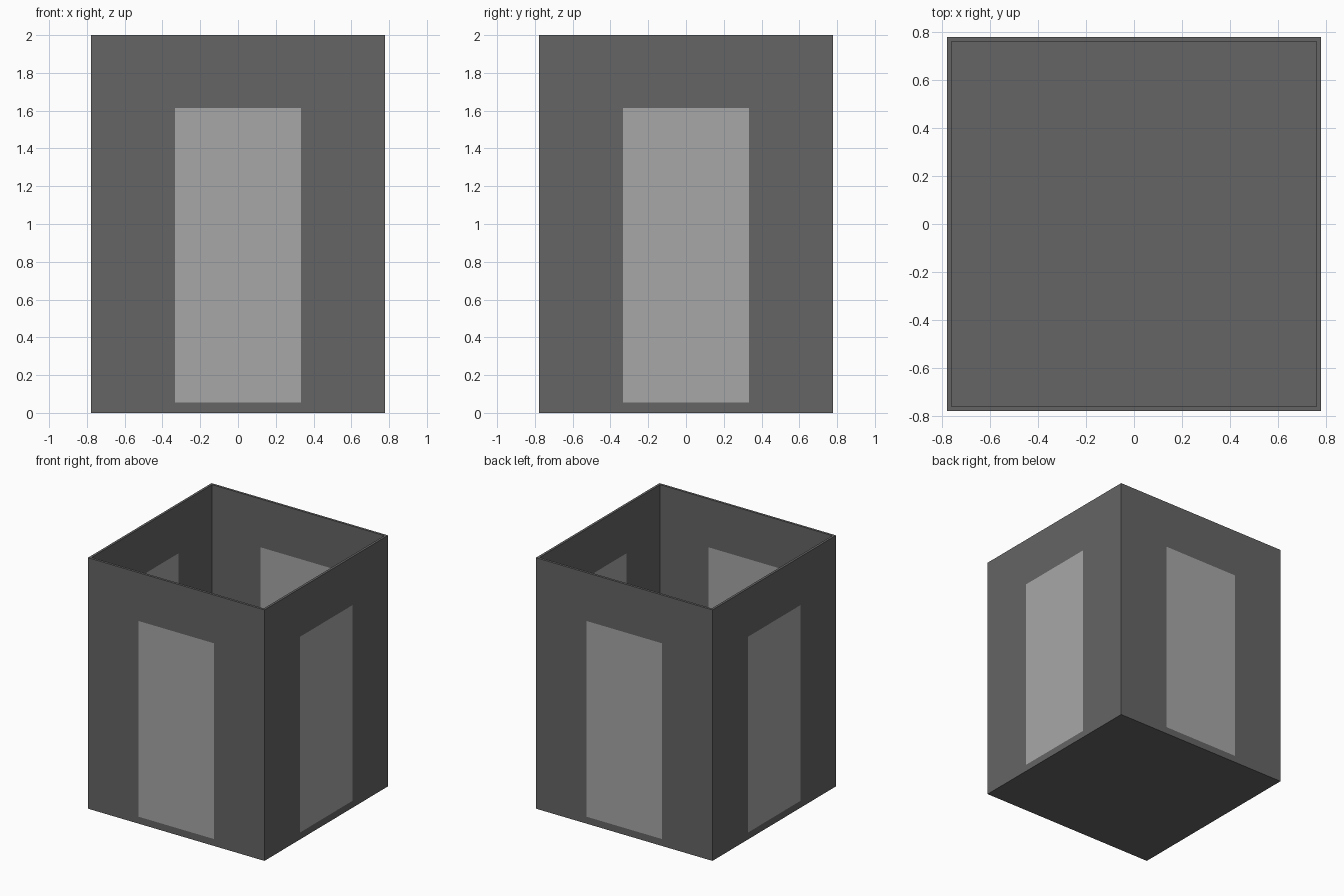
import bpy, bmesh
from mathutils import Vector

if "Cube" in bpy.data.objects:
    bpy.data.objects.remove(bpy.data.objects["Cube"])

W, H = 0.778, 2.0            # outer half width, height
T, FLOOR = 0.027, 0.027      # wall and floor thickness
PW, P0, P1 = 0.333, 0.055, 1.615   # panel half width, bottom, top


def material(name, v):
    m = bpy.data.materials.new(name)
    m.diffuse_color = (v, v, v, 1)
    m.use_nodes = True
    m.node_tree.nodes["Principled BSDF"].inputs["Base Color"].default_value = m.diffuse_color
    return m


# Open-topped box: block with the top inset and pushed down to the floor
bm = bmesh.new()
bmesh.ops.create_cube(bm, size=1)
for v in bm.verts:
    v.co = Vector((v.co.x * 2 * W, v.co.y * 2 * W, (v.co.z + 0.5) * H))
top = max(bm.faces, key=lambda f: f.calc_center_median().z)
bmesh.ops.inset_region(bm, faces=[top], thickness=T)
ext = bmesh.ops.extrude_discrete_faces(bm, faces=[top])
for v in ext["faces"][0].verts:
    v.co.z = FLOOR

# Cut the panel outlines into the walls, flush inside and out
cuts = [((s * PW, 0, 0), (1, 0, 0)) for s in (-1, 1)]
cuts += [((0, s * PW, 0), (0, 1, 0)) for s in (-1, 1)]
cuts += [((0, 0, z), (0, 0, 1)) for z in (P0, P1)]
for co, no in cuts:
    bmesh.ops.bisect_plane(bm, geom=bm.verts[:] + bm.edges[:] + bm.faces[:],
                           plane_co=co, plane_no=no)
bmesh.ops.recalc_face_normals(bm, faces=bm.faces)

# Lighter colour on the panel faces
for f in bm.faces:
    c = f.calc_center_median()
    upright = abs(f.normal.z) < 0.5
    if upright and P0 < c.z < P1 and min(abs(c.x), abs(c.y)) < PW:
        f.material_index = 1

me = bpy.data.meshes.new("bin_body")
bm.to_mesh(me)
bm.free()
me.materials.append(material("dark_grey", 0.13))
me.materials.append(material("panel_grey", 0.39))
bpy.context.collection.objects.link(bpy.data.objects.new("bin_body", me))
